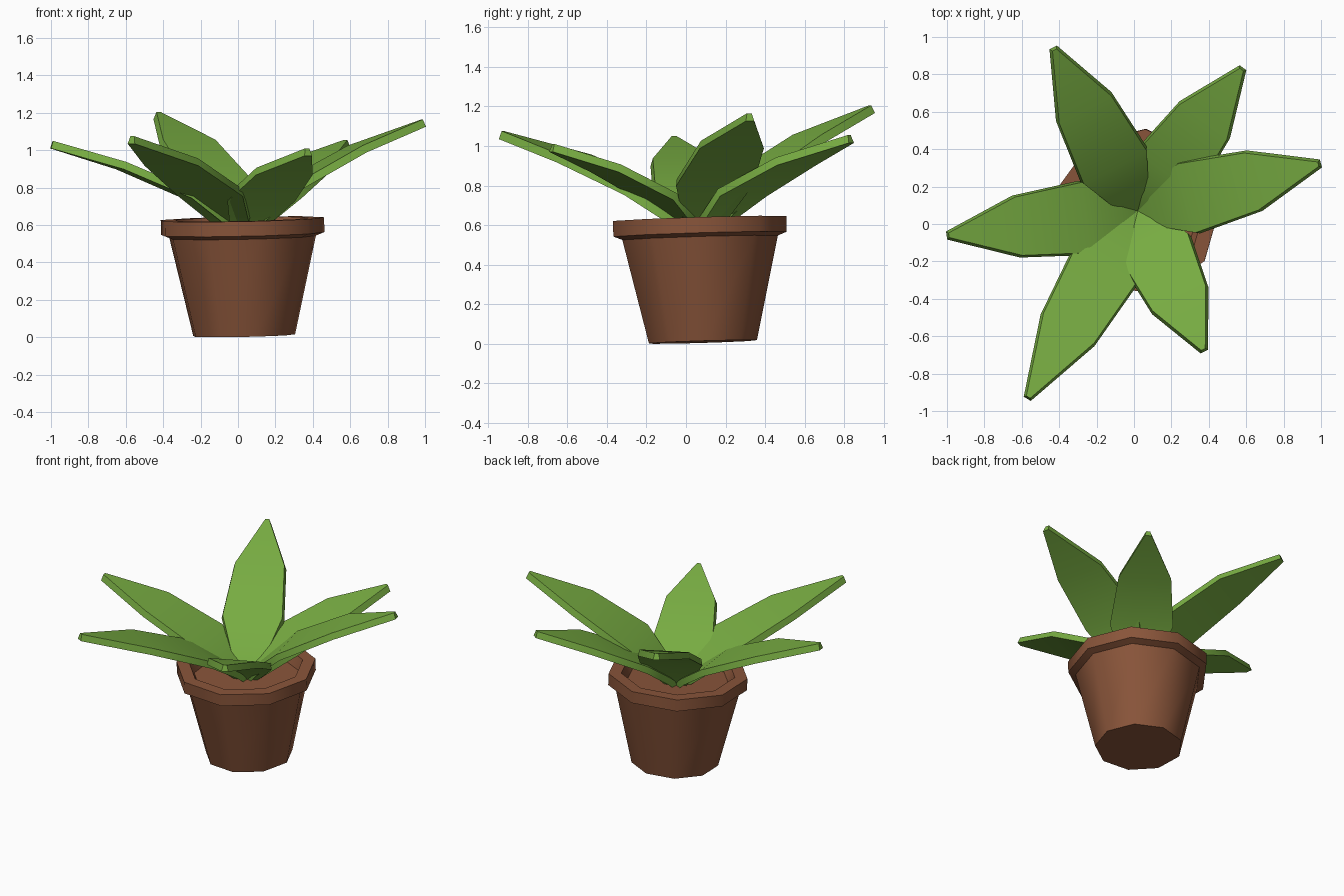
import bpy, bmesh, math
from mathutils import Vector

cube = bpy.data.objects.get("Cube")
if cube:
    bpy.data.objects.remove(cube)


def material(name, color):
    m = bpy.data.materials.new(name)
    m.use_nodes = True
    m.diffuse_color = color
    m.node_tree.nodes["Principled BSDF"].inputs["Base Color"].default_value = color
    return m


terracotta = material("terracotta", (0.25, 0.09, 0.042, 1))
leaf_green = material("leaf green", (0.185, 0.41, 0.054, 1))


def build(name, rings, mat, angle):
    """Skin a stack of closed rings, cap both ends and smooth by angle."""
    bm = bmesh.new()
    loops = [[bm.verts.new(p) for p in ring] for ring in rings]
    count = len(loops[0])
    for a, b in zip(loops, loops[1:]):
        for i in range(count):
            j = (i + 1) % count
            bm.faces.new((a[i], a[j], b[j], b[i]))
    bm.faces.new(loops[0])
    bm.faces.new(loops[-1])
    bmesh.ops.recalc_face_normals(bm, faces=bm.faces)
    mesh = bpy.data.meshes.new(name)
    bm.to_mesh(mesh)
    bm.free()
    mesh.materials.append(mat)
    obj = bpy.data.objects.new(name, mesh)
    bpy.context.collection.objects.link(obj)
    bpy.ops.object.select_all(action='DESELECT')
    obj.select_set(True)
    bpy.context.view_layer.objects.active = obj
    bpy.ops.object.shade_smooth_by_angle(angle=math.radians(angle))
    return obj


# Nine-sided pot: wall, rim, inner wall and soil, as (radius, height)
SIDES = 9
profile = [(0.278, 0), (0.40, 0.525), (0.446, 0.543), (0.446, 0.622),
           (0.365, 0.622), (0.335, 0.55)]
rings = []
for radius, z in profile:
    angles = [math.radians(4) + math.tau * i / SIDES for i in range(SIDES)]
    rings.append([(radius * math.cos(a), radius * math.sin(a), z) for a in angles])
pot = build("pot", rings, terracotta, 42)
pot.location = (0.028, 0.082, 0.01)
pot.rotation_euler = (0.03, -0.02, 0)

# Leaf outline rows: distance along, rise, half width
ROWS = [(0, 0, 0.05), (0.08, 0.16, 0.115), (0.27, 0.45, 0.2),
        (0.63, 0.77, 0.167), (1, 1, 0.022)]
BASE = Vector((0.02, 0.07, 0.56))
THICKNESS = 0.042


def leaf(name, tip):
    reach = Vector(tip) - BASE
    flat = Vector((reach.x, reach.y, 0))
    side = flat.normalized().cross(Vector((0, 0, 1)))
    spine = [BASE + flat * t + Vector((0, 0, reach.z * rise)) for t, rise, w in ROWS]
    rings = []
    for i, (t, rise, w) in enumerate(ROWS):
        along = spine[min(i + 1, len(spine) - 1)] - spine[max(i - 1, 0)]
        drop = along.cross(side).normalized() * THICKNESS
        if drop.z > 0:
            drop = -drop
        top = side * (w - 0.01)
        low = side * w
        rings.append([spine[i] - top, spine[i] + top,
                      spine[i] + drop + low, spine[i] + drop - low])
    build(name, rings, leaf_green, 35)


# Rosette of leaves, placed by their tips
leaf("back_right_leaf", (-0.425, 0.93, 1.205))
leaf("back_left_leaf", (0.575, 0.825, 1.055))
leaf("left_leaf", (0.985, 0.32, 1.165))
leaf("front_left_leaf", (0.37, -0.67, 1.01))
leaf("front_right_leaf", (-0.565, -0.925, 1.075))
leaf("right_leaf", (-0.99, -0.06, 1.05))
